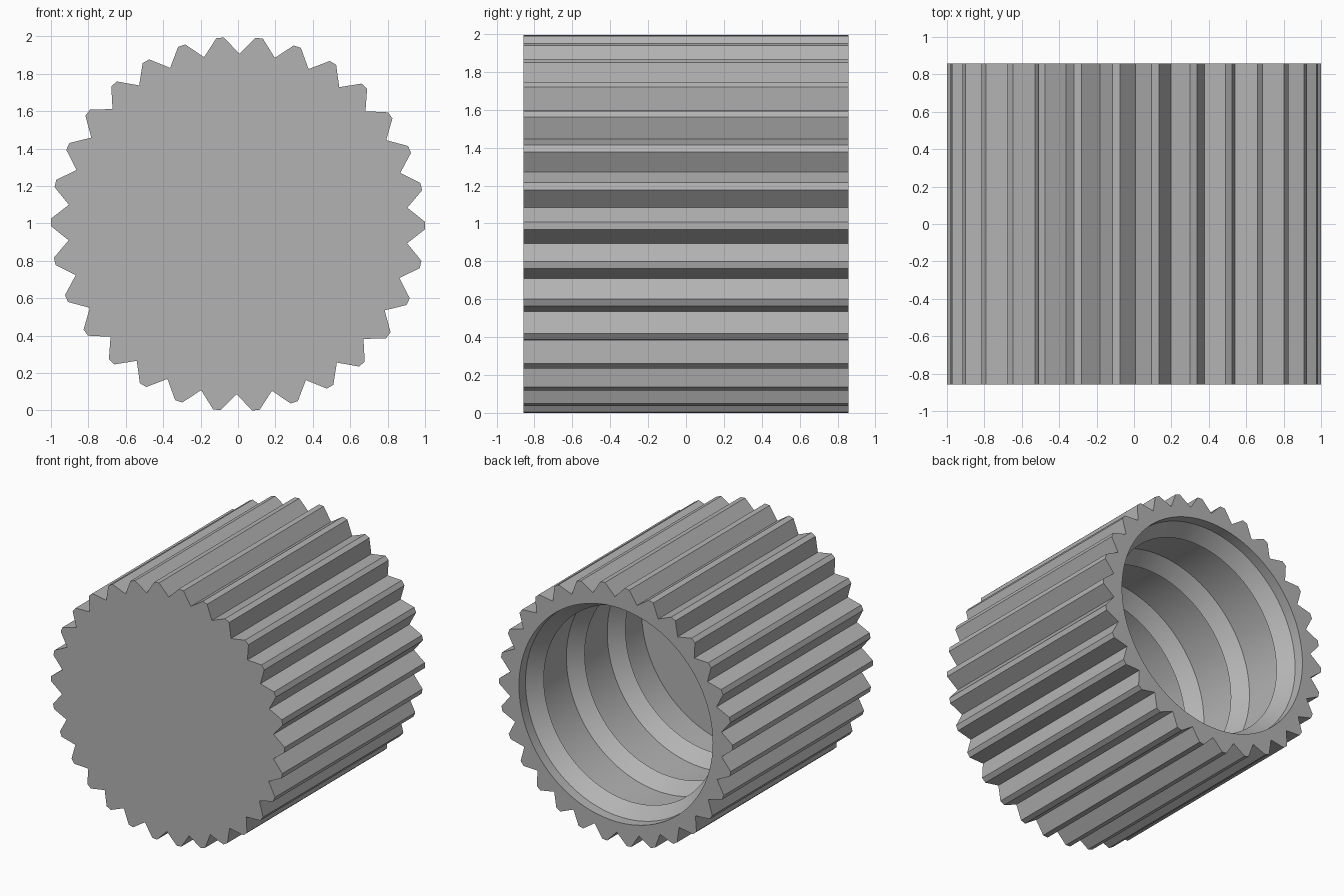
import bpy, bmesh
from math import sin, cos, radians, pi

cube = bpy.data.objects.get("Cube")
if cube:
    bpy.data.objects.remove(cube, do_unlink=True)

TEETH = 30
HALF = 0.858       # half length along y
AXIS_Z = 0.997
SIDES = 120        # segments around the bore

grey = bpy.data.materials.new("light grey")
grey.use_nodes = True
colour = (0.45, 0.45, 0.45, 1)
grey.diffuse_color = colour
grey.node_tree.nodes["Principled BSDF"].inputs["Base Color"].default_value = colour

bm = bmesh.new()


def ring(points, y):
    return [bm.verts.new((x, y, z)) for x, z in points]


def bridge(a, b, smooth=False):
    n = len(a)
    for i in range(n):
        f = bm.faces.new((a[i], a[(i + 1) % n], b[(i + 1) % n], b[i]))
        f.smooth = smooth


def polar(r, angle):
    return r * cos(angle), AXIS_Z + r * sin(angle)


def circle(r):
    return [polar(r, 2 * pi * i / SIDES) for i in range(SIDES)]


# Toothed outer wall: two tip corners and one valley per tooth
teeth = []
for i in range(TEETH):
    a = 360 / TEETH * i - 0.5
    for r, offset in ((1, -1.15), (1, 1.15), (0.91, 6)):
        teeth.append(polar(r, radians(a + offset)))
front = ring(teeth, -HALF)
back = ring(teeth, HALF)
bridge(front, back)
bm.faces.new(front)

# Bore profile from the open back inwards: three sloped ridges
GROOVE, CREST, PITCH = 0.83, 0.75, 0.5
profile = [(GROOVE, 0)]
for i in range(3):
    d = 0.08 + PITCH * i
    profile += [(GROOVE, d), (CREST, d + 0.11), (GROOVE, d + 0.14)]
profile.append((GROOVE, 1.5))

rings = [ring(circle(r), HALF - d) for r, d in profile]
for a, b in zip(rings, rings[1:]):
    bridge(a, b, True)
bm.faces.new(rings[-1])

# Flat back rim between the teeth and the bore
edges = []
for loop in (back, rings[0]):
    for i, v in enumerate(loop):
        edges.append(bm.edges.get((v, loop[(i + 1) % len(loop)])))
bmesh.ops.triangle_fill(bm, edges=edges, use_beauty=True, normal=(0, 1, 0))
bmesh.ops.recalc_face_normals(bm, faces=bm.faces)

mesh = bpy.data.meshes.new("ribbed_cap")
bm.to_mesh(mesh)
bm.free()
mesh.materials.append(grey)
cap = bpy.data.objects.new("ribbed_cap", mesh)
bpy.context.collection.objects.link(cap)

# Smooth bore, crisp teeth and ridges
bpy.context.view_layer.objects.active = cap
cap.select_set(True)
bpy.ops.object.shade_smooth_by_angle(angle=radians(15))
